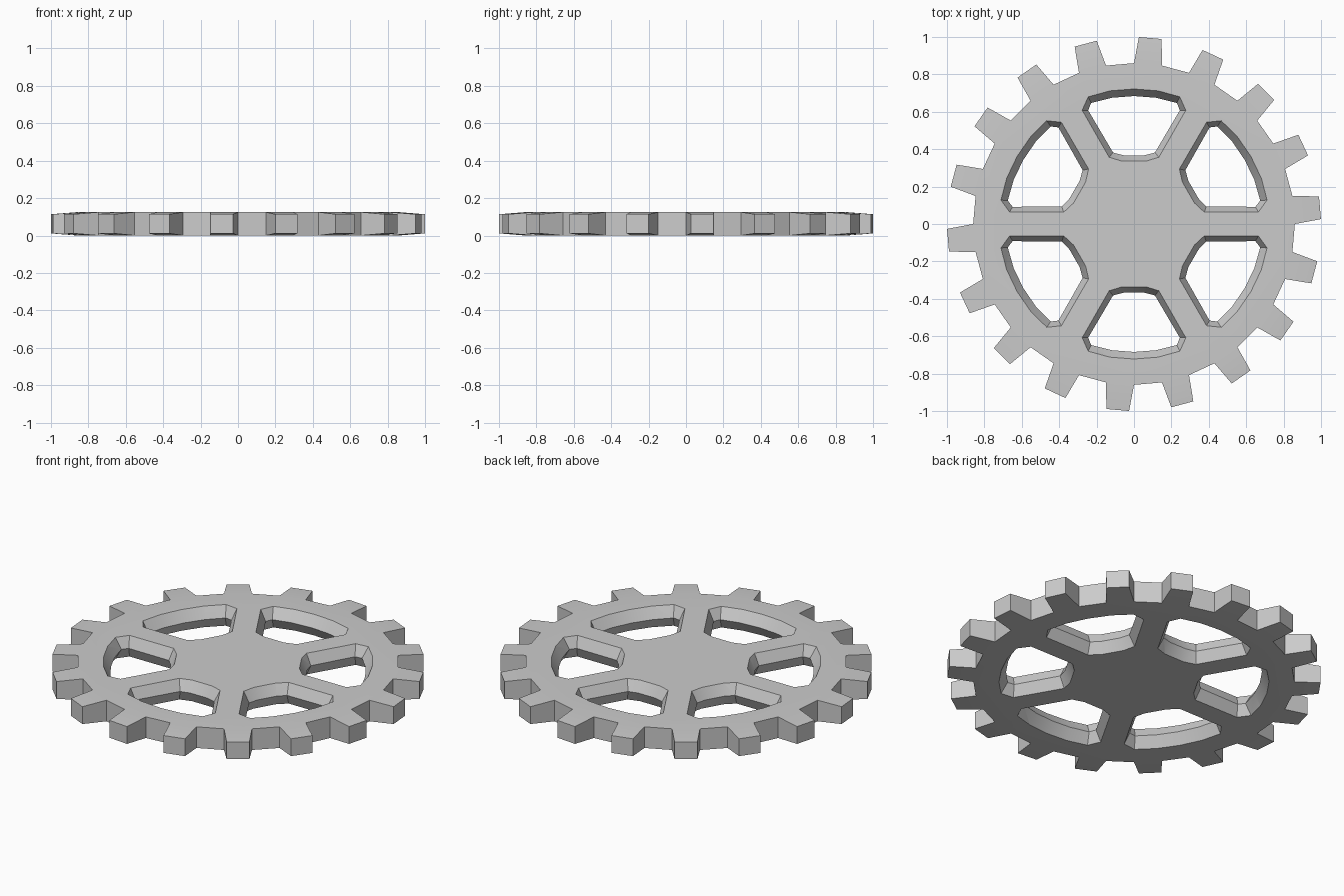
import bpy, bmesh
from math import radians, sin, cos, pi
from mathutils import Matrix, Vector

TEETH, SPOKES = 18, 6
ROOT_R, TIP_R, THICK = 0.86, 1.0, 0.125

cube = bpy.data.objects.get("Cube")
if cube:
    bpy.data.objects.remove(cube, do_unlink=True)

steel = bpy.data.materials.new("plain_grey")
steel.use_nodes = True
GREY = (0.6, 0.6, 0.6, 1)
steel.diffuse_color = GREY
steel.node_tree.nodes["Principled BSDF"].inputs["Base Color"].default_value = GREY


def add_object(name, bm):
    bmesh.ops.recalc_face_normals(bm, faces=bm.faces[:])
    mesh = bpy.data.meshes.new(name)
    bm.to_mesh(mesh)
    bm.free()
    mesh.materials.append(steel)
    obj = bpy.data.objects.new(name, mesh)
    bpy.context.collection.objects.link(obj)
    return obj


def loft(bm, rings):
    """Closed solid through rings of points with equal counts."""
    loops = [[bm.verts.new(p) for p in ring] for ring in rings]
    n = len(loops[0])
    walls = [bm.faces.new((a[i], a[(i + 1) % n], b[(i + 1) % n], b[i]))
             for a, b in zip(loops, loops[1:]) for i in range(n)]
    bm.faces.new(loops[0][::-1])
    bm.faces.new(loops[-1])
    return walls


# Gear disc: every second rim face is pulled out into a tapered tooth
bm = bmesh.new()
step = pi / TEETH
rim = [[(ROOT_R * cos(i * step), ROOT_R * sin(i * step), z)
        for i in range(2 * TEETH)] for z in (0, THICK)]
walls = loft(bm, rim)
tips = bmesh.ops.extrude_discrete_faces(bm, faces=walls[::2])["faces"]
for face in tips:
    mid = face.calc_center_median()
    centre = math_angle = Vector((mid.x, mid.y)).angle_signed(Vector((1, 0)))
    for v in face.verts:
        side = 1 if Vector((v.co.x, v.co.y)).angle_signed(Vector((1, 0))) > centre else -1
        if abs(Vector((v.co.x, v.co.y)).angle_signed(Vector((1, 0))) - centre) > pi:
            side = -side
        a = centre + side * radians(3.5)
        v.co = (TIP_R * cos(a), TIP_R * sin(a), THICK / 2 + (v.co.z - THICK / 2) * 0.82)
# Join the new teeth to the disc without leftover inner faces
bmesh.ops.remove_doubles(bm, verts=bm.verts[:], dist=0.0001)
gear = add_object("gear_wheel", bm)

# Windows between spokes: right half of the outline at the face and at the waist
FACE = [(0.064, 0.336), (0.133, 0.357), (0.277, 0.608), (0.245, 0.68), (0.128, 0.712), (0, 0.722)]
WAIST = [(0.055, 0.367), (0.112, 0.382), (0.245, 0.608), (0.229, 0.647), (0.118, 0.675), (0, 0.684)]


def outline(half, z):
    mirrored = [(-x, y) for x, y in reversed(half[:-1])]
    return [Vector((x, y, z)) for x, y in half + mirrored]


def overshoot(near, far):
    """Carry the slope a little past the disc face."""
    return [f + (f - n) * 0.1 for n, f in zip(near, far)]


bm = bmesh.new()
low, waist, high = outline(FACE, 0), outline(WAIST, THICK / 2), outline(FACE, THICK)
rings = [overshoot(waist, low), waist, overshoot(waist, high)]
for k in range(SPOKES):
    turn = Matrix.Rotation(k * 2 * pi / SPOKES, 3, "Z")
    loft(bm, [[turn @ p for p in ring] for ring in rings])
cutter = add_object("window_cutter", bm)
cutter.hide_render = True
cutter.hide_viewport = False

cut = gear.modifiers.new("windows", "BOOLEAN")
cut.object = cutter
cut.operation = "DIFFERENCE"
cut.solver = "EXACT"
bpy.context.view_layer.objects.active = gear
gear.select_set(True)
bpy.ops.object.modifier_apply(modifier=cut.name)
bpy.data.objects.remove(cutter, do_unlink=True)

# Soft window walls, crisp rims and teeth
bpy.ops.object.shade_smooth_by_angle(angle=radians(30))
